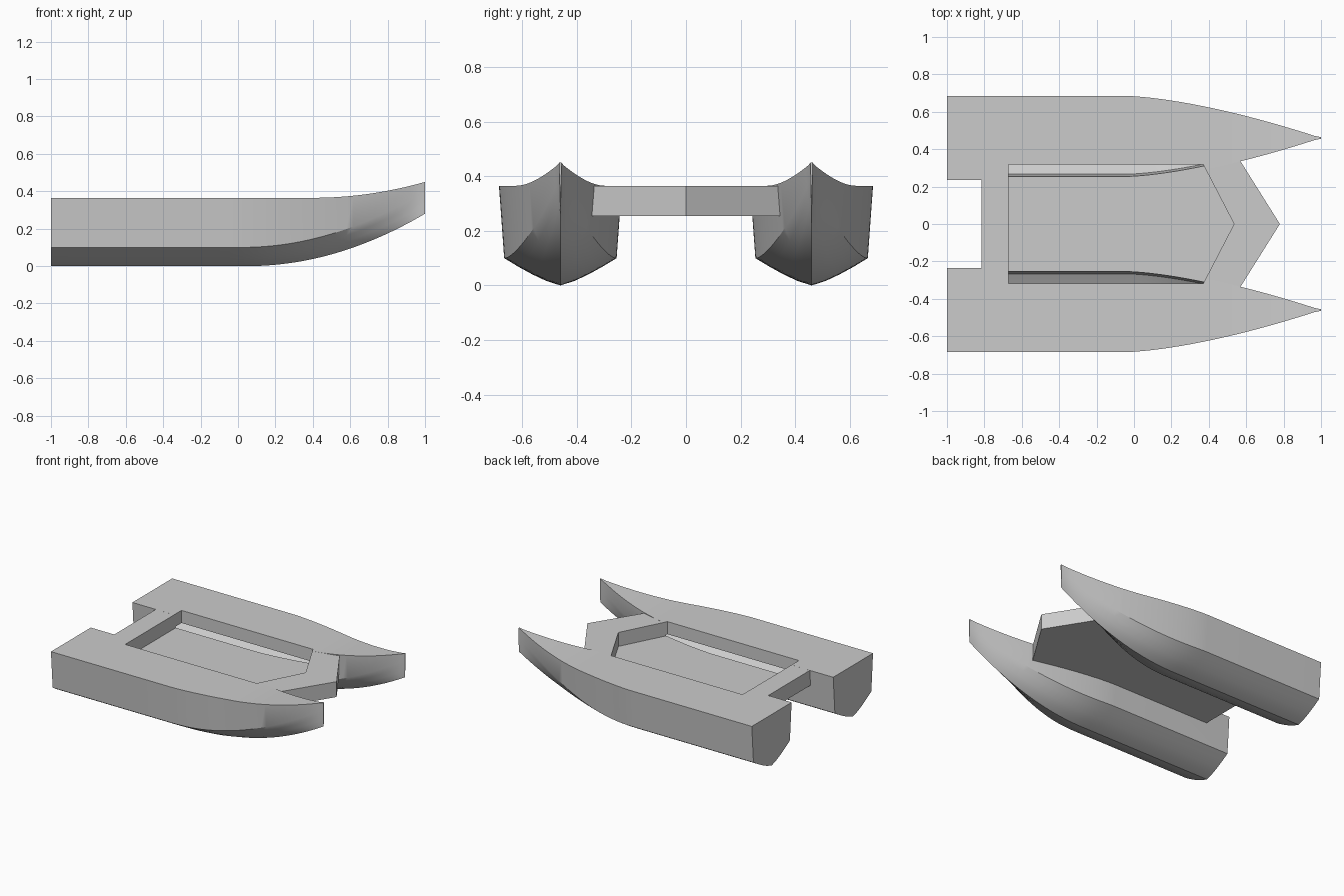
import bpy, bmesh

if "Cube" in bpy.data.objects:
    bpy.data.objects.remove(bpy.data.objects["Cube"], do_unlink=True)

# Material
grey = bpy.data.materials.new("hull grey")
grey.use_nodes = True
colour = (0.6, 0.6, 0.6, 1)
grey.diffuse_color = colour
grey.node_tree.nodes["Principled BSDF"].inputs["Base Color"].default_value = colour

HULL_Y = 0.46
DECK_Z = 0.365
SKIN = 0.012


def loft(name, rings):
    """Closed solid through a row of matching rings."""
    bm = bmesh.new()
    rows = [[bm.verts.new(p) for p in ring] for ring in rings]
    n = len(rows[0])
    for a, b in zip(rows, rows[1:]):
        for i in range(n):
            j = (i + 1) % n
            bm.faces.new((a[i], a[j], b[j], b[i]))
    bm.faces.new(rows[0])
    bm.faces.new(rows[-1][::-1])
    bmesh.ops.recalc_face_normals(bm, faces=bm.faces)
    mesh = bpy.data.meshes.new(name)
    bm.to_mesh(mesh)
    bm.free()
    mesh.materials.append(grey)
    ob = bpy.data.objects.new(name, mesh)
    bpy.context.collection.objects.link(ob)
    return ob


def prism(name, outline, z0, z1):
    """Upright solid from half an outline, mirrored across the centre line."""
    full = outline + [(x, -y) for x, y in reversed(outline) if y > 0]
    return loft(name, [[(x, y, z) for x, y in full] for z in (z0, z1)])


def rise(x, start, height, power=2):
    return height * max(0, (x - start) / (1 - start)) ** power


def section(x, y0, inset=0, ceiling=1):
    """Hull cross-section: flared sides, a chine and a rounded V bottom."""
    taper = 1 - rise(x, -0.05, 1, 1.53)
    half = max(0.225 * taper, 0.004) - inset
    chine = max(0.206 * taper * (1 - rise(x, 0, 0.15)), 0.003) - inset
    keel_z = rise(x, 0.05, 0.28) + inset
    chine_z = 0.1 + rise(x, 0.02, 0.3) + inset / 2
    sheer_z = DECK_Z + rise(x, 0.4, 0.085) - inset
    top_z = min(sheer_z, ceiling)
    top = chine + (half - chine) * (top_z - chine_z) / (sheer_z - chine_z)
    side = [(top, top_z), (chine, chine_z)]
    side += [(chine * u, keel_z + (chine_z - keel_z) * u ** 1.3)
             for u in (0.75, 0.5, 0.25)]
    ring = side + [(0, keel_z)] + [(-y, z) for y, z in reversed(side)]
    return [(x, y0 + y, z) for y, z in ring]


def hull_solid(name, y0, x0, x1, **kw):
    steps = 30
    xs = [x0] + [-0.05 + (x1 + 0.05) * i / steps for i in range(steps + 1)]
    return loft(name, [section(x, y0, **kw) for x in xs])


def cut(ob, cutter):
    mod = ob.modifiers.new("cut", "BOOLEAN")
    mod.operation = "DIFFERENCE"
    mod.solver = "EXACT"
    mod.object = cutter
    select(ob)
    bpy.ops.object.modifier_apply(modifier=mod.name)


def select(ob):
    bpy.ops.object.select_all(action="DESELECT")
    ob.select_set(True)
    bpy.context.view_layer.objects.active = ob


# Cutter for the cockpit well
well = prism("well_cutter", [(-0.67, 0.318), (0.37, 0.318), (0.535, 0)],
             0.265, 0.6)
helpers = [well]

# Bridge deck with a pointed front
deck = prism("bridge_deck", [(-0.815, 0.36), (0.554, 0.36), (0.78, 0)],
             0.255, DECK_Z - 0.0003)
cut(deck, well)

# Two hollow hulls, opened where the well crosses them
parts = [deck]
for name, y0 in (("left_hull", HULL_Y), ("right_hull", -HULL_Y)):
    hull = hull_solid(name, y0, -1, 1)
    void = hull_solid("hull_void", y0, -0.985, 0.6, inset=SKIN)
    low_void = hull_solid("low_void", y0, -0.985, 0.5,
                          inset=SKIN, ceiling=0.275)
    cut(hull, void)
    cut(hull, well)
    cut(deck, low_void)
    parts.append(hull)
    helpers += [void, low_void]

for ob in helpers:
    bpy.data.objects.remove(ob, do_unlink=True)

# Smooth the curved sides, keep the chines and edges crisp
for ob in parts:
    select(ob)
    bpy.ops.object.shade_smooth_by_angle(angle=0.5)
